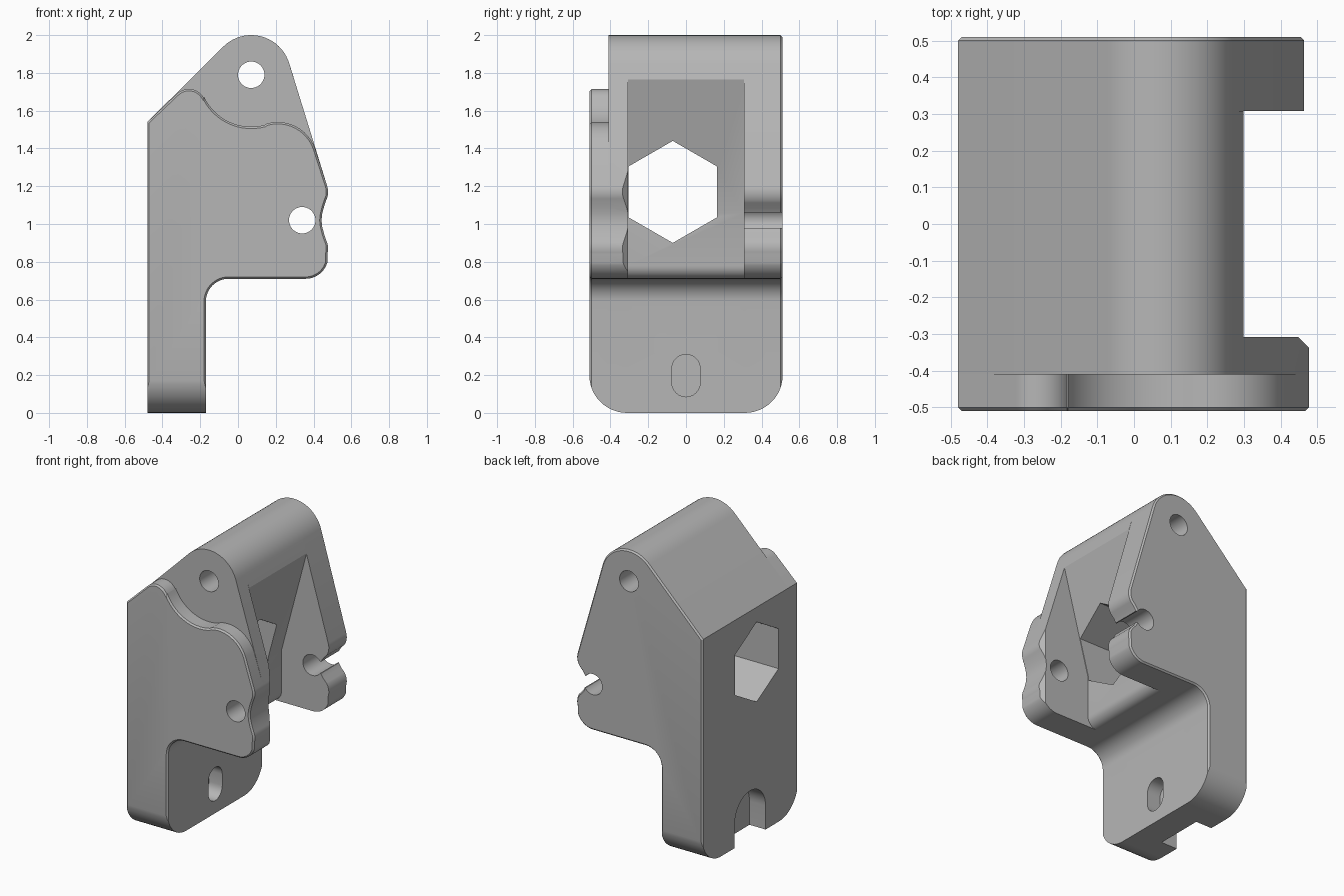
import bpy, bmesh
from math import radians, cos, sin

cube = bpy.data.objects.get("Cube")
if cube:
    bpy.data.objects.remove(cube, do_unlink=True)

grey = bpy.data.materials.new("plain_grey")
grey.use_nodes = True
colour = (0.47, 0.47, 0.47, 1)
grey.diffuse_color = colour
grey.node_tree.nodes["Principled BSDF"].inputs["Base Color"].default_value = colour


def arc(cx, cy, r, start, end, n=12):
    angles = [radians(start + (end - start) * i / n) for i in range(n + 1)]
    return [(cx + r * cos(a), cy + r * sin(a)) for a in angles]


def prism(name, points, axis, low, high, chamfer_at=None):
    """Extrude a 2D outline along an axis, optionally chamfering one cap."""
    place = {"x": lambda p, d: (d, p[0], p[1]),
             "y": lambda p, d: (p[0], d, p[1]),
             "z": lambda p, d: (p[0], p[1], d)}[axis]
    bm = bmesh.new()
    caps = {}
    rings = []
    for d in (low, high):
        ring = [bm.verts.new(place(p, d)) for p in points]
        rings.append(ring)
        caps[d] = bm.faces.new(ring)
    n = len(points)
    for i in range(n):
        j = (i + 1) % n
        bm.faces.new((rings[0][i], rings[0][j], rings[1][j], rings[1][i]))
    bmesh.ops.recalc_face_normals(bm, faces=bm.faces[:])
    if chamfer_at is not None:
        bmesh.ops.bevel(bm, geom=list(caps[chamfer_at].edges), offset=0.01,
                        segments=1, affect='EDGES')
    mesh = bpy.data.meshes.new(name)
    bm.to_mesh(mesh)
    bm.free()
    mesh.materials.append(grey)
    obj = bpy.data.objects.new(name, mesh)
    bpy.context.collection.objects.link(obj)
    return obj


def carve(obj, cutters, keep):
    """Apply cuts, keep only what lies inside the rounded envelope, shade."""
    for tool in [keep] + cutters:
        mod = obj.modifiers.new("cut", 'BOOLEAN')
        mod.object = tool
        mod.solver = 'EXACT'
        mod.operation = 'INTERSECT' if tool is keep else 'DIFFERENCE'
    graph = bpy.context.evaluated_depsgraph_get()
    mesh = bpy.data.meshes.new_from_object(obj.evaluated_get(graph))
    obj.modifiers.clear()
    obj.data = mesh
    bpy.ops.object.select_all(action='DESELECT')
    obj.select_set(True)
    bpy.context.view_layer.objects.active = obj
    bpy.ops.object.shade_smooth_by_angle(angle=radians(25))


# Shared outline pieces, running clockwise as seen from the front
FRONT, STEP, POCKET, BACK = -0.51, -0.41, 0.308, 0.51
spine = [(-0.48, -0.05), (-0.48, 1.54)]
crown = arc(0.07, 1.79, 0.21, 135, 17, 20)
leg = arc(-0.05, 0.59, 0.12, 90, 180) + [(-0.17, -0.05)]
toe = arc(0.358, 0.83, 0.12, -17, -90)
wave = (arc(0.377, 1.17, 0.1, 17, -25, 8)
        + [(0.455, 1.09), (0.446, 1.055), (0.442, 1.02), (0.446, 0.985), (0.455, 0.95)]
        + arc(0.377, 0.87, 0.1, 25, -17, 8))
hooked_wave = (arc(0.364, 1.17, 0.1, 17, -35, 8) + [(0.42, 1.085), (0.405, 1.06)]
               + [(0.405, 0.98), (0.42, 0.955)] + arc(0.364, 0.87, 0.1, 35, -17, 8))
back_toe = arc(0.345, 0.83, 0.12, -17, -90)
scallop = (arc(-0.26, 1.625, 0.09, 135, 30) + arc(0.07, 1.79, 0.275, 205, 285, 16)
           + arc(0.21, 1.33, 0.21, 105, 20))
pocket_wall = [(0.298, 1.765), (0.11, 1.06)] + arc(0.04, 0.78, 0.07, 0, -90, 8)

# Slabs stacked from front to back
face_plate = prism("front_face_plate", spine + scallop + wave + toe + leg,
                   "y", FRONT, STEP, FRONT)
front_cheek = prism("front_cheek", spine + crown + wave + toe + leg, "y", STEP, -POCKET)
core = prism("middle_core", spine + crown + pocket_wall + leg, "y", -POCKET, POCKET)
back_cheek = prism("back_cheek", spine + crown + hooked_wave + back_toe + leg,
                   "y", POCKET, BACK, BACK)

# Rounded envelope for the foot corners
envelope = prism("foot_envelope", [(-0.512, 2.1)] + arc(-0.312, 0.2, 0.2, 180, 270)
                 + arc(0.312, 0.2, 0.2, 270, 360) + [(0.512, 2.1)], "x", -0.7, 0.7)

# Cutters
top_hole = prism("top_hole", arc(0.07, 1.79, 0.07, 0, 350, 35), "y", -0.7, 0.7)
side_hole = prism("side_hole", arc(0.34, 1.02, 0.07, 0, 350, 35), "y", -0.7, 0.7)
hook_slot = prism("hook_slot", [(0.36, 0.98), (0.6, 0.98), (0.6, 1.06), (0.36, 1.06)],
                  "y", 0.2, 0.7)
lead_in = prism("lead_in", [(0.445, -0.305), (0.56, -0.305), (0.56, -0.42)], "z", 0.5, 1.5)
hexagon = prism("hexagon", arc(-0.07, 1.17, 0.27, 30, 330, 5), "x", -0.7, 0.7)
foot_recess = prism("foot_recess", arc(0, 0.16, 0.165, 0, 180, 20)
                    + [(-0.165, -0.2), (0.165, -0.2)], "x", -0.7, -0.36)
foot_slot = prism("foot_slot", arc(0, 0.235, 0.075, 0, 180)
                  + arc(0, 0.16, 0.075, 180, 360), "x", -0.27, 0.1)

carve(face_plate, [side_hole], envelope)
carve(front_cheek, [top_hole, side_hole, lead_in], envelope)
carve(core, [top_hole, hexagon, foot_recess, foot_slot], envelope)
carve(back_cheek, [top_hole, side_hole, hook_slot], envelope)

for tool in (envelope, top_hole, side_hole, hook_slot, lead_in, hexagon,
             foot_recess, foot_slot):
    bpy.data.objects.remove(tool, do_unlink=True)
